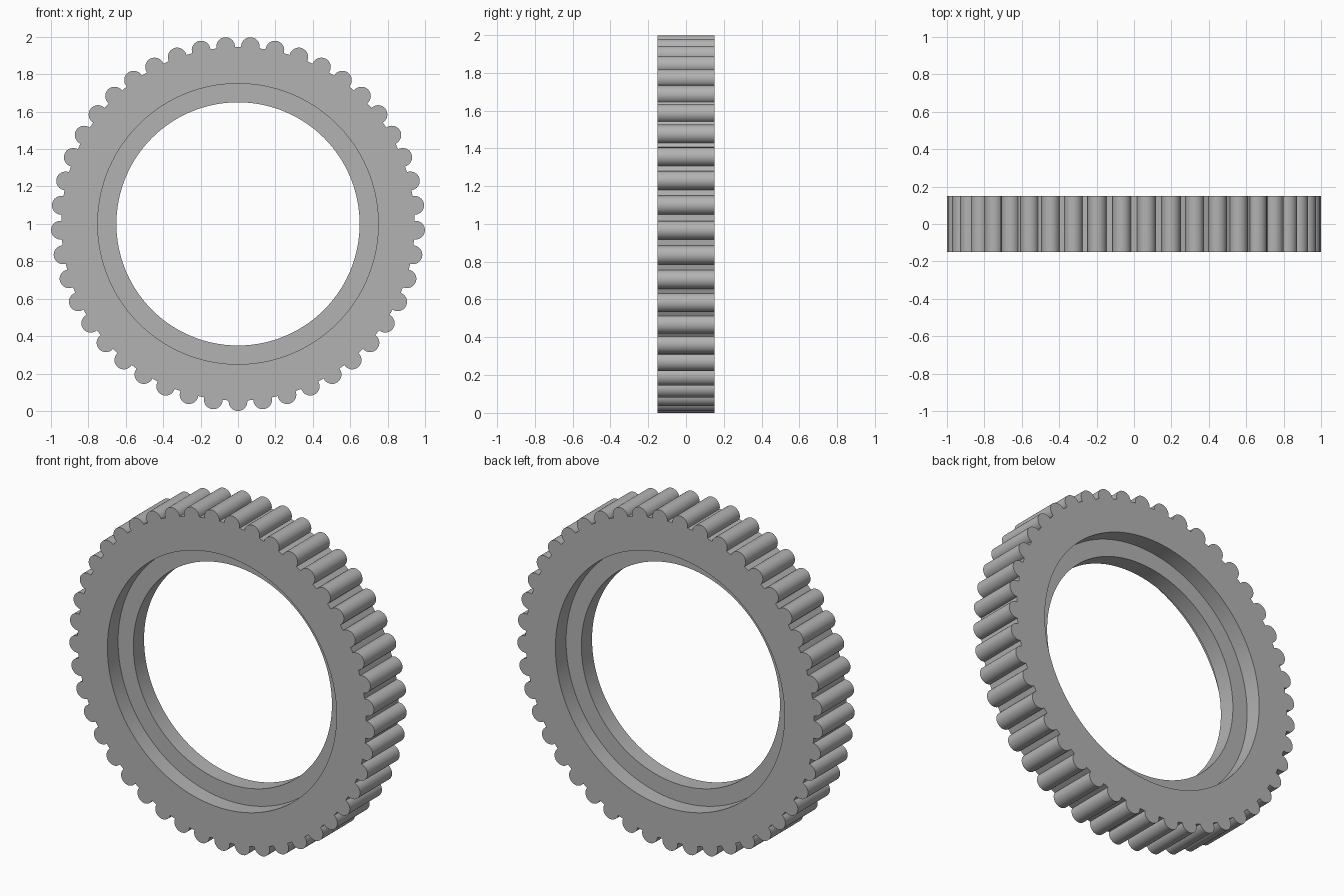
import bpy, bmesh
from math import sin, cos, pi, acos

cube = bpy.data.objects.get("Cube")
if cube:
    bpy.data.objects.remove(cube)

TEETH, ARC = 45, 16            # round teeth, segments per tooth
PITCH, TOOTH_R, ROOT = 0.95, 0.05, 0.945
RECESS_R, BORE_R = 0.75, 0.65
HALF, WEB = 0.15, 0.05         # half thickness of rim and of inner web

grey = bpy.data.materials.new("grey")
grey.use_nodes = True
colour = (0.45, 0.45, 0.45, 1)
grey.diffuse_color = colour
grey.node_tree.nodes["Principled BSDF"].inputs["Base Color"].default_value = colour


def toothed_outline():
    """Round teeth whose arcs end where they meet the root circle."""
    sweep = acos((ROOT**2 - PITCH**2 - TOOTH_R**2) / (2 * PITCH * TOOTH_R))
    points = []
    for t in range(TEETH):
        a = -pi / 2 + 2 * pi * t / TEETH
        for i in range(ARC + 1):
            b = a + sweep * (2 * i / ARC - 1)
            points.append((PITCH * cos(a) + TOOTH_R * cos(b),
                           PITCH * sin(a) + TOOTH_R * sin(b)))
    return points


def circle(radius, count):
    start = -pi / 2 - pi / TEETH * ARC / (ARC + 1)
    return [(radius * cos(start + 2 * pi * i / count),
             radius * sin(start + 2 * pi * i / count)) for i in range(count)]


# Closed section of the ring: toothed rim, recess on both sides, thin web
outline = toothed_outline()
n = len(outline)
recess, bore = circle(RECESS_R, n), circle(BORE_R, n)
section = [(outline, -HALF), (outline, HALF), (recess, HALF), (recess, WEB),
           (bore, WEB), (bore, -WEB), (recess, -WEB), (recess, -HALF)]

bm = bmesh.new()
loops = [[bm.verts.new((x, y, z + 1)) for x, z in pts] for pts, y in section]
for k, a in enumerate(loops):
    b = loops[(k + 1) % len(loops)]
    for i in range(n):
        j = (i + 1) % n
        bm.faces.new((a[i], a[j], b[j], b[i]))
bmesh.ops.recalc_face_normals(bm, faces=bm.faces)
mesh = bpy.data.meshes.new("gear_ring")
bm.to_mesh(mesh)
bm.free()
mesh.materials.append(grey)

gear = bpy.data.objects.new("gear_ring", mesh)
bpy.context.collection.objects.link(gear)
bpy.context.view_layer.objects.active = gear
gear.select_set(True)
bpy.ops.object.shade_smooth_by_angle(angle=pi / 6)
